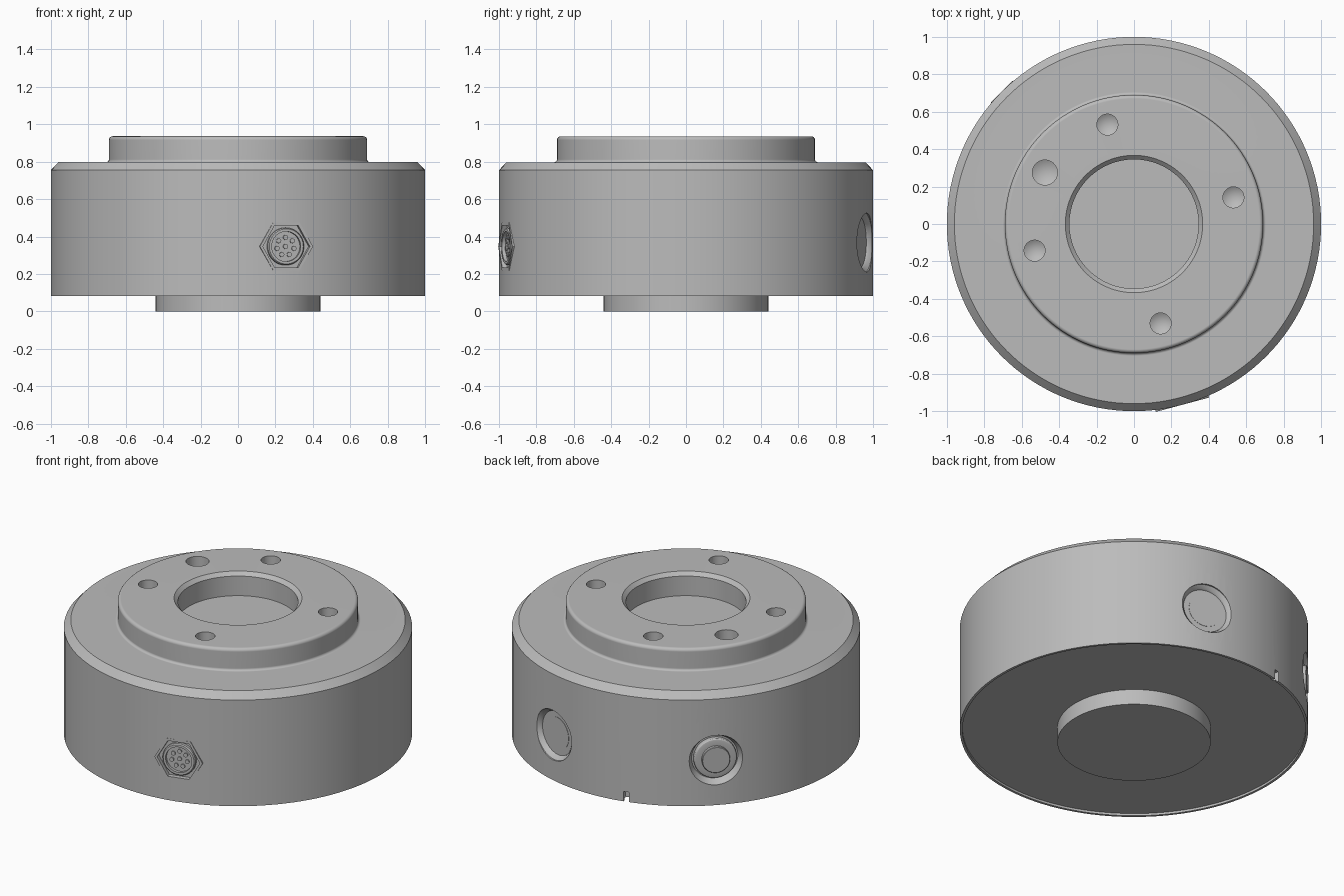
import bpy, bmesh
from math import cos, sin, pi, radians
from mathutils import Matrix

cube = bpy.data.objects.get("Cube")
if cube:
    bpy.data.objects.remove(cube, do_unlink=True)

metal = bpy.data.materials.new("satin grey metal")
metal.use_nodes = True
GREY = (0.5, 0.5, 0.5, 1)
metal.diffuse_color = GREY
metal.node_tree.nodes["Principled BSDF"].inputs["Base Color"].default_value = GREY


def add_object(name, bm, matrix=Matrix()):
    bmesh.ops.recalc_face_normals(bm, faces=bm.faces)
    mesh = bpy.data.meshes.new(name)
    bm.to_mesh(mesh)
    bm.free()
    mesh.materials.append(metal)
    obj = bpy.data.objects.new(name, mesh)
    obj.matrix_world = matrix
    bpy.context.collection.objects.link(obj)
    return obj


def turned(name, profile, sides=48, matrix=Matrix()):
    """Turn a (radius, height) profile round the z axis and cap both ends."""
    bm = bmesh.new()
    rings = []
    for r, z in profile:
        angles = [2 * pi * i / sides for i in range(sides)]
        if r == 0:
            rings.append([bm.verts.new((0, 0, z))] * sides)
        else:
            rings.append([bm.verts.new((r * cos(a), r * sin(a), z)) for a in angles])
    for low, high in zip(rings, rings[1:]):
        for i in range(sides):
            j = (i + 1) % sides
            corners = list(dict.fromkeys((low[i], low[j], high[j], high[i])))
            bm.faces.new(corners)
    for r, ring in ((profile[0][0], rings[0]), (profile[-1][0], rings[-1])):
        if r > 0:
            bm.faces.new(ring)
    return add_object(name, bm, matrix)


def arc(cx, cz, r, start, end, steps=4):
    angles = [radians(start + (end - start) * i / steps) for i in range(steps + 1)]
    return [(cx + r * cos(a), cz + r * sin(a)) for a in angles]


def side_mount(degrees, height):
    """Frame on the wall: local z points outward, local y points up."""
    return (Matrix.Translation((0, 0, height))
            @ Matrix.Rotation(radians(degrees + 90), 4, 'Z')
            @ Matrix.Rotation(pi / 2, 4, 'X'))


def cut(body, cutter):
    mod = body.modifiers.new("cut", 'BOOLEAN')
    mod.operation = 'DIFFERENCE'
    mod.solver = 'EXACT'
    mod.object = cutter
    bpy.context.view_layer.objects.active = body
    bpy.context.view_layer.update()
    bpy.ops.object.modifier_apply(modifier=mod.name)
    bpy.data.objects.remove(cutter, do_unlink=True)


# Housing with recessed underside, chamfered shoulder, raised flange and bore
housing = turned("housing", [
    (0.985, 0.097), (0.985, 0.083), (1, 0.083), (1, 0.755), (0.96, 0.797),
    *arc(0.705, 0.812, 0.015, 270, 180),
    *arc(0.67, 0.916, 0.02, 0, 90),
    (0.367, 0.936), (0.345, 0.914), (0.345, 0.79)], sides=128)

# Four mounting holes and one larger locating hole, with drill-point ends
for angle, radius in [(a, 0.056) for a in (15, 105, 195, 285)] + [(150, 0.067)]:
    place = Matrix.Rotation(radians(angle), 4, 'Z') @ Matrix.Translation((0.55, 0, 0))
    cut(housing, turned("drill", [(0, 0.67), (radius, 0.705), (radius, 1)], 32, place))

connector_mount = side_mount(-75, 0.347)
port_mount = side_mount(75, 0.368)
button_mount = side_mount(135, 0.368)

# Side pockets
cut(housing, turned("connector_pocket", [(0.145, 0.94), (0.145, 1.1)], 6, connector_mount))
for mount, floor in ((port_mount, 0.962), (button_mount, 0.95)):
    cut(housing, turned("round_pocket", [
        (0.135, floor), (0.14, floor + 0.012), (0.157, 0.99), (0.157, 1.1)], 64, mount))

# Index notch in the bottom rim
bm = bmesh.new()
bmesh.ops.create_cube(bm, size=1)
notch_place = (Matrix.Rotation(radians(105), 4, 'Z') @ Matrix.Translation((1, 0, 0.1))
               @ Matrix.Diagonal((0.07, 0.034, 0.09, 1)))
cut(housing, add_object("notch", bm, notch_place))

# Bottom centring boss
turned("bottom_boss", [(0.44, 0), (0.44, 0.1)], 96)

# Hexagonal connector with round shell and contact pins
turned("connector_hex_nut", [
    (0.147, 0.93), (0.147, 1), (0.13, 1), (0.13, 0.972)], 6, connector_mount)
turned("connector_shell", [
    (0.1, 0.95), (0.1, 0.99), (0.094, 0.997), (0.08, 0.997), (0.08, 0.978)],
    48, connector_mount)
for i in range(8):
    a = 2 * pi * i / 7 + pi / 2
    r = 0.048 if i < 7 else 0
    pin_place = connector_mount @ Matrix.Translation((r * cos(a), r * sin(a), 0))
    turned("connector_pin", [(0.013, 0.97), (0.013, 0.986)], 16, pin_place)

# Blank plate on the floor of the rear port
turned("port_plate", [(0.1, 0.958), (0.1, 0.964)], 48, port_mount)

# Push button with stepped collar
turned("button_collar", [
    (0.125, 0.94), (0.125, 0.965), *arc(0.113, 0.968, 0.012, 0, 90, 3), (0.085, 0.98)],
    48, button_mount)
turned("button_cap", [(0.082, 0.96), (0.082, 0.997), (0.079, 1)], 48, button_mount)

# Smooth curved surfaces while keeping machined edges crisp
for obj in bpy.context.scene.objects:
    obj.select_set(obj.type == 'MESH')
bpy.context.view_layer.objects.active = housing
bpy.ops.object.shade_smooth_by_angle(angle=radians(28))
weighted = housing.modifiers.new("weighted normals", 'WEIGHTED_NORMAL')
weighted.keep_sharp = True
